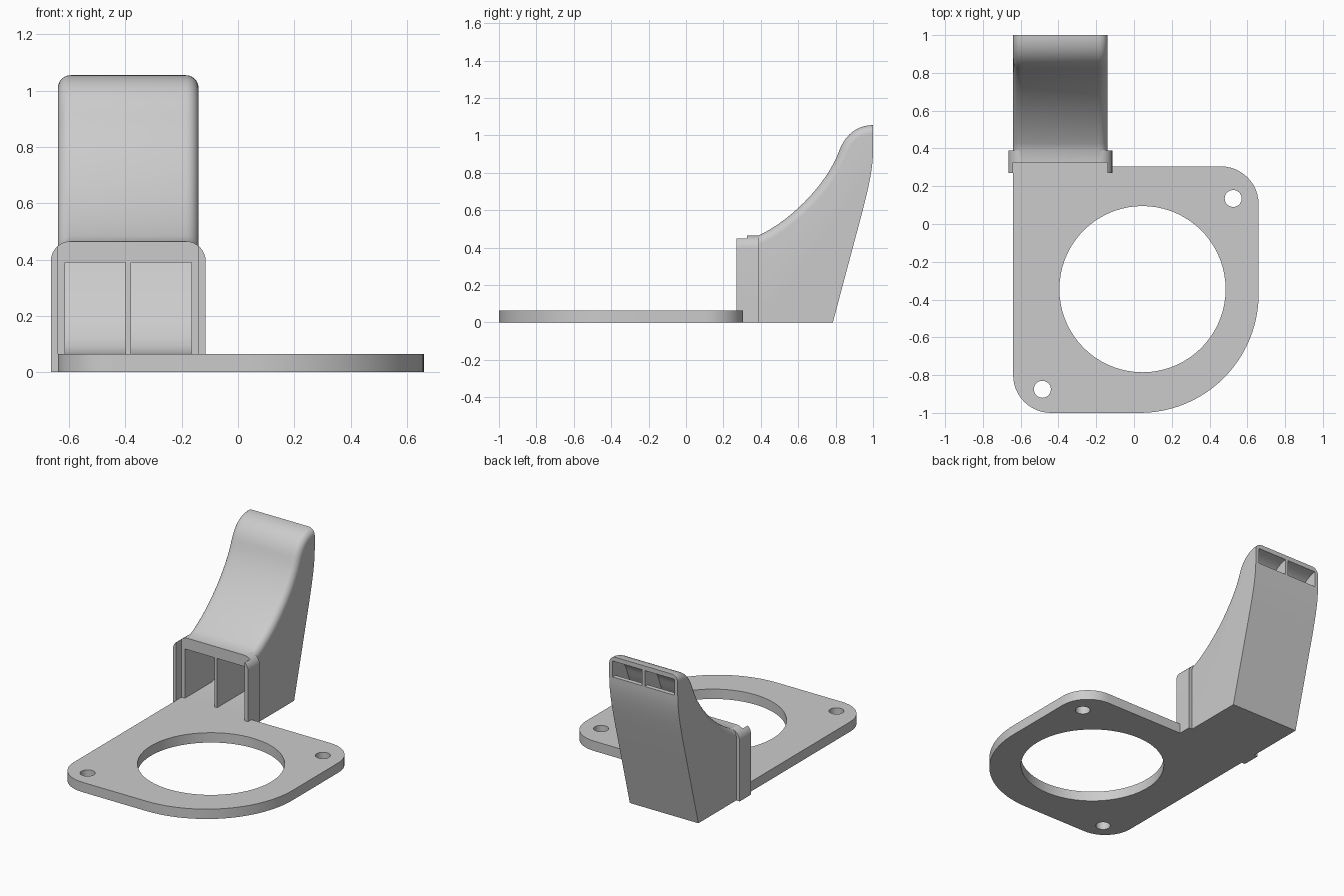
import bpy, bmesh
from math import cos, sin, radians
from mathutils import Vector
from mathutils.geometry import interpolate_bezier

cube = bpy.data.objects.get("Cube")
if cube:
    bpy.data.objects.remove(cube)

grey = bpy.data.materials.new("light grey plastic")
grey.use_nodes = True
color = (0.6, 0.6, 0.6, 1)
grey.diffuse_color = color
grey.node_tree.nodes["Principled BSDF"].inputs["Base Color"].default_value = color


def arc(cx, cy, r, start, end, n=12):
    angles = [radians(start + (end - start) * i / n) for i in range(n + 1)]
    return [(cx + r * cos(a), cy + r * sin(a)) for a in angles]


def bezier(a, b, c, d, n=16):
    pts = interpolate_bezier(*[Vector((*p, 0)) for p in (a, b, c, d)], n)
    return [(p.x, p.y) for p in pts]


def prism(name, outline, axis, low, high, round_edge=None, radius=0.0):
    """Extrude a 2D outline along an axis, rounding the chosen end edges."""
    place = {"x": lambda p, t: (t, p[0], p[1]),
             "y": lambda p, t: (p[0], t, p[1]),
             "z": lambda p, t: (p[0], p[1], t)}[axis]
    bm = bmesh.new()
    rings = [[bm.verts.new(place(p, t)) for p in outline] for t in (low, high)]
    n = len(outline)
    for ring in rings:
        bm.faces.new(ring)
    for i in range(n):
        j = (i + 1) % n
        bm.faces.new((rings[0][i], rings[0][j], rings[1][j], rings[1][i]))
    bmesh.ops.recalc_face_normals(bm, faces=bm.faces)
    if round_edge:
        edges = [bm.edges.get((r[i], r[i + 1])) for r in rings for i in range(n - 1)
                 if round_edge(i)]
        bmesh.ops.bevel(bm, geom=edges, offset=radius, segments=6, profile=0.5,
                        affect="EDGES", clamp_overlap=True)
    mesh = bpy.data.meshes.new(name)
    bm.to_mesh(mesh)
    bm.free()
    mesh.materials.append(grey)
    obj = bpy.data.objects.new(name, mesh)
    bpy.context.collection.objects.link(obj)
    return obj


def combine(obj, other, operation):
    mod = obj.modifiers.new(operation, "BOOLEAN")
    mod.operation, mod.object, mod.solver = operation, other, "EXACT"
    bpy.context.view_layer.objects.active = obj
    bpy.ops.object.modifier_apply(modifier=mod.name)
    bpy.data.objects.remove(other)


def smooth(obj):
    bpy.ops.object.select_all(action="DESELECT")
    obj.select_set(True)
    bpy.context.view_layer.objects.active = obj
    bpy.ops.object.shade_smooth_by_angle(angle=radians(30))


LEFT, RIGHT, MOUTH = -0.64, -0.14, 0.325

# Mounting plate with fan hole and two screw holes
outline = ([(LEFT, MOUTH)] + arc(-0.44, -0.8, 0.2, 180, 270)
           + arc(0.03, -0.37, 0.63, 270, 360, 24)
           + arc(0.46, 0.105, 0.2, 0, 90)
           + [(RIGHT, 0.305), (RIGHT, MOUTH)])
plate = prism("mounting_plate", outline, "z", 0, 0.065)
for x, y, r, n in ((0.045, -0.345, 0.44, 72), (0.525, 0.135, 0.045, 24),
                   (-0.485, -0.875, 0.045, 24)):
    combine(plate, prism("hole_cutter", arc(x, y, r, 0, 360, n)[:-1], "z", -0.1, 0.2),
            "DIFFERENCE")
smooth(plate)

# Duct body: side profile with a rounded top edge
top = ([(MOUTH, 0.465)]
       + bezier((0.39, 0.466), (0.57, 0.55), (0.76, 0.75), (0.82, 0.92))
       + bezier((0.82, 0.92), (0.855, 1.01), (0.92, 1.055), (1, 1.055))[1:])
back = bezier((1, 0.92), (1, 0.82), (0.975, 0.72), (0.945, 0.6), 10)
last = len(top) - 1
duct = prism("air_duct", top + back + [(0.785, 0), (MOUTH, 0)], "x", LEFT, RIGHT,
             lambda i: i < last, 0.045)

# Collar around the mouth, with thin side tabs reaching forward
rim = ([(-0.665, 0)] + arc(-0.595, 0.395, 0.07, 180, 90, 8)
       + arc(-0.185, 0.395, 0.07, 90, 0, 8) + [(-0.115, 0)])
collar = prism("collar", rim, "y", 0.27, 0.39)
box = [(LEFT, -0.1), (LEFT, 0.6), (RIGHT, 0.6), (RIGHT, -0.1)]
combine(collar, prism("tab_cutter", box, "y", 0.2, MOUTH), "DIFFERENCE")
combine(duct, collar, "UNION")

# Two curved air channels, leaving a central divider
channel = ([(0.2, 0.39)]
           + bezier((0.39, 0.39), (0.58, 0.47), (0.79, 0.72), (0.85, 0.9))
           + bezier((0.85, 0.9), (0.88, 0.99), (0.94, 1.025), (1.05, 1.03))[1:]
           + [(1.05, 0.92)]
           + bezier((0.97, 0.92), (0.93, 0.6), (0.82, 0.065), (0.6, 0.065))
           + [(0.2, 0.065)])
for low, high in ((-0.615, -0.4), (-0.38, -0.165)):
    combine(duct, prism("channel_cutter", channel, "x", low, high), "DIFFERENCE")
smooth(duct)
